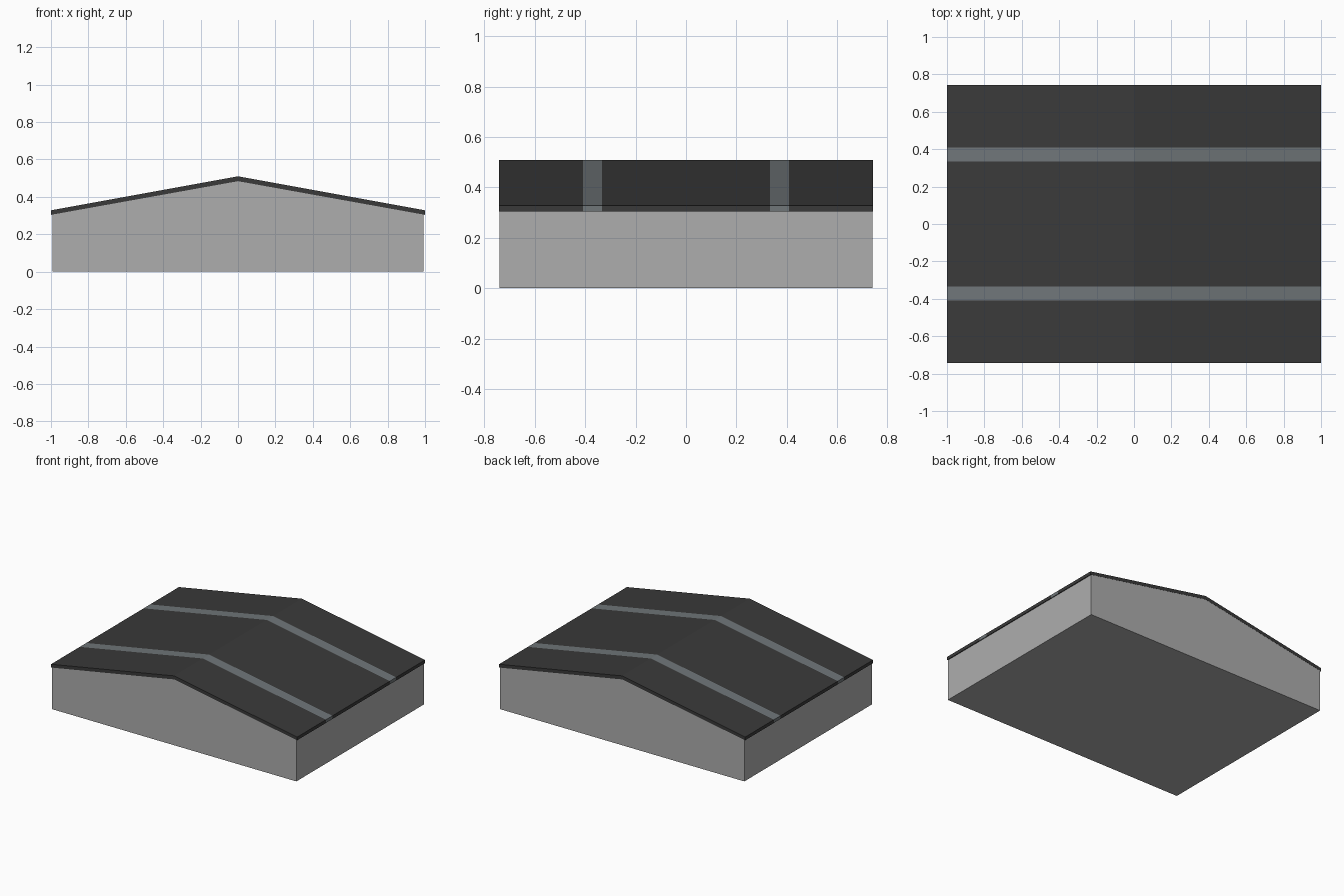
import bpy, bmesh

if "Cube" in bpy.data.objects:
    bpy.data.objects.remove(bpy.data.objects["Cube"])

def material(name, rgb):
    m = bpy.data.materials.new(name)
    m.diffuse_color = (*rgb, 1)
    m.use_nodes = True
    m.node_tree.nodes["Principled BSDF"].inputs["Base Color"].default_value = m.diffuse_color
    return m

wall_grey = material("wall grey", (0.42, 0.42, 0.42))
roof_dark = material("roof charcoal", (0.042, 0.042, 0.042))
strip_grey = material("strip blue grey", (0.16, 0.18, 0.19))

HALF_Y = 0.742

def extrude_profile(name, profile, y_cuts, mats):
    """Extrude an x-z outline along y, with a ring of points at each cut."""
    bm = bmesh.new()
    rings = [[bm.verts.new((x, y, z)) for x, z in profile] for y in y_cuts]
    n = len(profile)
    for a, b in zip(rings, rings[1:]):
        for i in range(n):
            j = (i + 1) % n
            bm.faces.new((a[i], a[j], b[j], b[i]))
    bm.faces.new(rings[0])
    bm.faces.new(rings[-1])
    bmesh.ops.recalc_face_normals(bm, faces=bm.faces)
    me = bpy.data.meshes.new(name)
    bm.to_mesh(me)
    bm.free()
    for m in mats:
        me.materials.append(m)
    ob = bpy.data.objects.new(name, me)
    bpy.context.collection.objects.link(ob)
    return ob

# Gabled body
extrude_profile("body", [(-0.993, 0), (0.993, 0), (0.993, 0.307), (0, 0.486), (-0.993, 0.307)],
                (-HALF_Y + 0.001, HALF_Y - 0.001), [wall_grey])

# Thin folded roof, with two lighter strips running over the ridge
roof = extrude_profile("roof", [(-1, 0.304), (0, 0.484), (1, 0.304), (1, 0.328), (0, 0.51), (-1, 0.328)],
                       (-HALF_Y, -0.408, -0.333, 0.333, 0.408, HALF_Y), [roof_dark, strip_grey])
for f in roof.data.polygons:
    f.material_index = int(0.34 < abs(f.center.y) < 0.4)
